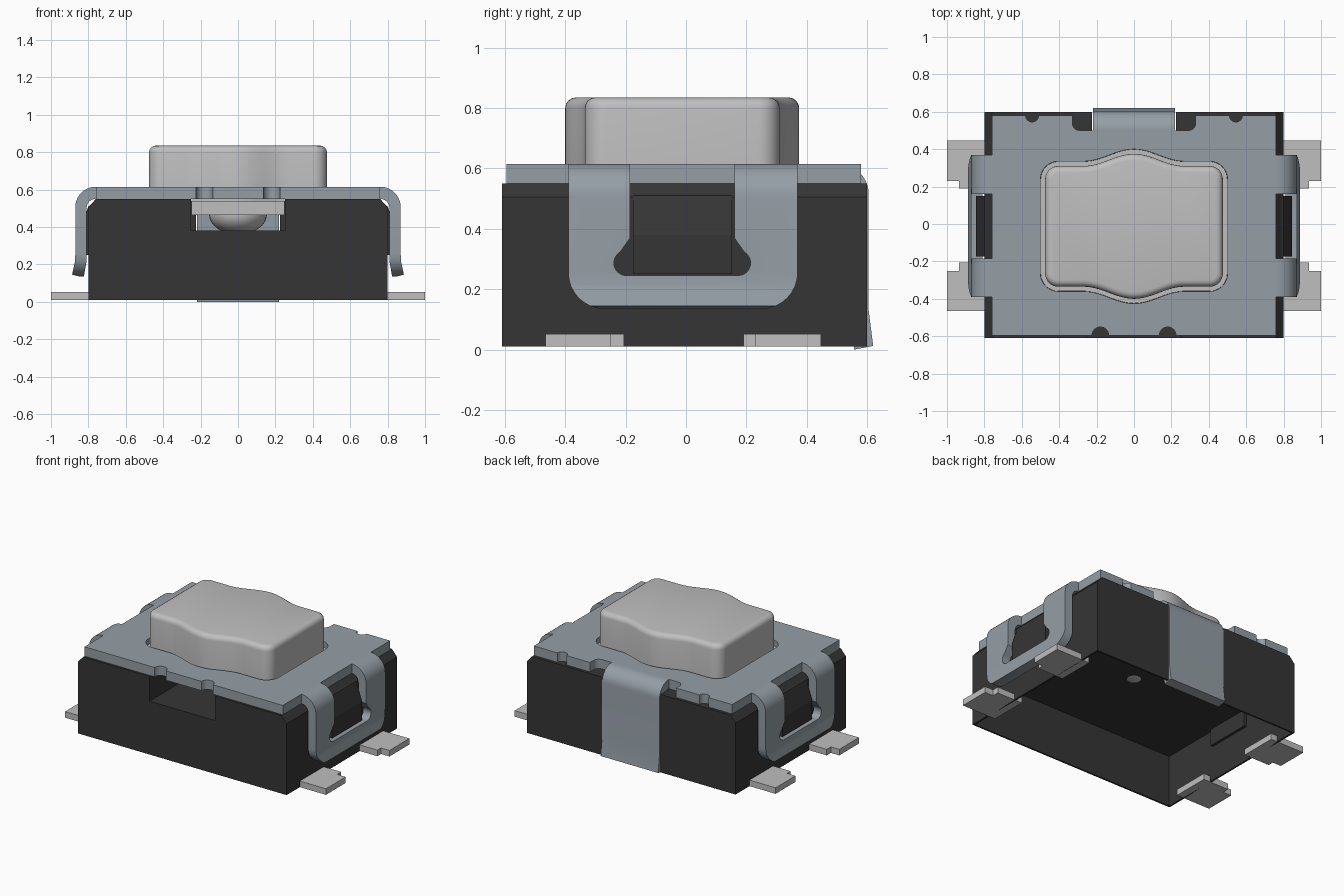
import bpy, bmesh, math
from mathutils import Vector

cube = bpy.data.objects.get("Cube")
if cube:
    bpy.data.objects.remove(cube, do_unlink=True)


def material(name, rgb):
    m = bpy.data.materials.new(name)
    m.diffuse_color = (*rgb, 1)
    m.use_nodes = True
    bsdf = next(n for n in m.node_tree.nodes if n.type == 'BSDF_PRINCIPLED')
    bsdf.inputs["Base Color"].default_value = (*rgb, 1)
    bsdf.inputs["Roughness"].default_value = 0.5
    return m


BLACK = material("black plastic", (0.036, 0.036, 0.036))
STEEL = material("blue grey steel", (0.30, 0.345, 0.38))
LIGHT = material("light grey", (0.52, 0.52, 0.52))


def finish(name, bm, mat):
    bmesh.ops.recalc_face_normals(bm, faces=bm.faces[:])
    me = bpy.data.meshes.new(name)
    bm.to_mesh(me)
    bm.free()
    ob = bpy.data.objects.new(name, me)
    bpy.context.collection.objects.link(ob)
    me.materials.append(mat)
    return ob


def prism(name, pts, axis, lo, hi, mat, bevel=0):
    """Extrude a 2D outline along one axis; optionally round its far rim."""
    place = {'x': lambda a, b, t: (t, a, b),
             'y': lambda a, b, t: (a, t, b),
             'z': lambda a, b, t: (a, b, t)}[axis]
    bm = bmesh.new()
    base = [bm.verts.new(place(a, b, lo)) for a, b in pts]
    far = [bm.verts.new(place(a, b, hi)) for a, b in pts]
    bm.faces.new(base)
    cap = bm.faces.new(far)
    n = len(pts)
    for i in range(n):
        j = (i + 1) % n
        bm.faces.new((base[i], base[j], far[j], far[i]))
    bmesh.ops.recalc_face_normals(bm, faces=bm.faces[:])
    if bevel:
        bmesh.ops.bevel(bm, geom=list(cap.edges), offset=bevel, segments=4,
                        profile=0.5, affect='EDGES', clamp_overlap=False)
    return finish(name, bm, mat)


def rect(a0, a1, b0, b1):
    return [(a0, b0), (a1, b0), (a1, b1), (a0, b1)]


def arc(cx, cy, r, d0, d1, n=8):
    return [(cx + r * math.cos(math.radians(d0 + (d1 - d0) * i / n)),
             cy + r * math.sin(math.radians(d0 + (d1 - d0) * i / n)))
            for i in range(n + 1)]


def combine(ob, tool, op='DIFFERENCE'):
    """Apply a boolean and drop the helper."""
    tool.hide_render = True
    mod = ob.modifiers.new("cut", 'BOOLEAN')
    mod.operation, mod.object, mod.solver = op, tool, 'EXACT'
    bpy.context.view_layer.objects.active = ob
    bpy.ops.object.modifier_apply(modifier=mod.name)
    bpy.data.objects.remove(tool, do_unlink=True)


def smooth(ob, angle=32):
    bpy.ops.object.select_all(action='DESELECT')
    ob.select_set(True)
    bpy.context.view_layer.objects.active = ob
    bpy.ops.object.shade_smooth_by_angle(angle=math.radians(angle))


# Housing: chamfered shell, open below, with a front channel and rear slot
body = prism("housing", [(-0.8, 0.01), (0.8, 0.01), (0.8, 0.505), (0.76, 0.55),
                         (-0.76, 0.55), (-0.8, 0.505)], 'y', -0.61, 0.6, BLACK)
for nm, r, z0, z1 in (
        ("cavity", rect(-0.788, 0.788, -0.598, 0.588), -0.1, 0.365),
        ("channel", rect(-0.25, 0.25, -0.7, 0.5), 0.38, 0.7),
        ("rear_slot", rect(-0.225, 0.225, 0.48, 0.7), -0.1, 0.7)):
    combine(body, prism(nm, r, 'z', z0, z1, BLACK))


# Button outline: rounded rectangle with a swell on both long sides
def button_outline(g=0.0):
    w, top, bot, r = 0.475 + g, 0.31 + g, -0.335 - g, 0.07 + g
    xs = [-0.27 + 0.54 * i / 24 for i in range(25)]
    swell = [0.0325 * (1 + math.cos(math.pi * x / 0.27)) for x in xs]
    return (arc(-w + r, bot + r, r, 180, 270)
            + [(x, bot - s) for x, s in zip(xs, swell)]
            + arc(w - r, bot + r, r, 270, 360)
            + arc(w - r, top - r, r, 0, 90)
            + [(-x, top + s) for x, s in zip(xs, swell)]
            + arc(-w + r, top - r, r, 90, 180))


button = prism("button", button_outline(), 'z', 0.54, 0.835, LIGHT, bevel=0.035)
smooth(button, 40)
prism("button_base", button_outline(0.024), 'z', 0.535, 0.575, LIGHT)
prism("button_carrier", rect(-0.249, 0.249, -0.33, 0.33), 'z', 0.465, 0.549, LIGHT)

# Plunger dome below the carrier
bm = bmesh.new()
bmesh.ops.create_uvsphere(bm, u_segments=32, v_segments=16, radius=1)
bmesh.ops.scale(bm, vec=Vector((0.155, 0.155, 0.108)), verts=bm.verts[:])
bmesh.ops.translate(bm, vec=Vector((0, 0, 0.468)), verts=bm.verts[:])
smooth(finish("plunger_dome", bm, LIGHT))

# Cover plate with rim notches, a recess for the rear tab and the button opening
rim = [(-0.76, -0.595)]
for cx in (-0.18, 0.18):
    rim += arc(cx, -0.595, 0.045, 180, 0)
rim += [(0.76, -0.595), (0.76, 0.58)]
rim += arc(0.545, 0.58, 0.035, 360, 180)
rim += [(0.33, 0.58)] + arc(0.29, 0.54, 0.04, 0, -90, 5) + [(0.22, 0.5)]
rim += [(-0.22, 0.5)] + arc(-0.29, 0.54, 0.04, 270, 180, 5) + [(-0.33, 0.58)]
rim += arc(-0.545, 0.58, 0.035, 360, 180)
rim += [(-0.76, 0.58)]
cover = prism("cover_plate", rim, 'z', 0.55, 0.615, STEEL)
combine(cover, prism("opening", button_outline(0.025), 'z', 0.4, 0.8, STEEL))
smooth(cover)

# U-shaped side clips bent down from the cover, with keyhole corners
bend = ([(0.755, 0.615)] + arc(0.76, 0.505, 0.11, 90, 0, 10)
        + [(0.87, 0.25), (0.872, 0.215), (0.887, 0.145), (0.825, 0.13), (0.81, 0.215)]
        + arc(0.76, 0.5, 0.05, 0, 90, 10) + [(0.755, 0.55)])
u_shape = ([(-0.39, 0.7)] + arc(-0.27, 0.255, 0.12, 180, 270)
           + arc(0.25, 0.255, 0.12, 270, 360) + [(0.37, 0.7), (0.16, 0.7)]
           + [(0.16, 0.37)] + arc(0.172, 0.287, 0.042, 60, -90)
           + arc(-0.197, 0.287, 0.042, 270, 120) + [(-0.185, 0.37), (-0.185, 0.7)])
for s, side in ((1, "left"), (-1, "right")):
    clip = prism(side + "_clip", [(s * a, b) for a, b in bend], 'y', -0.5, 0.5, STEEL)
    lo, hi = sorted((s * 0.6, s * 1.1))
    combine(clip, prism("clip_shape", u_shape, 'x', lo, hi, STEEL), 'INTERSECT')
    smooth(clip)
    # Housing latch inside each clip
    prism(side + "_latch", [(s * 0.77, 0.25), (s * 0.845, 0.25), (s * 0.845, 0.38),
                            (s * 0.80, 0.51), (s * 0.77, 0.53)],
          'y', -0.175, 0.15, BLACK)
    # Stepped solder leads, rear and front
    for end, y_out, y_step, y_in in (("rear", 0.447, 0.23, 0.19),
                                     ("front", -0.465, -0.25, -0.205)):
        prism(f"{side}_{end}_lead",
              [(s * 0.74, y_out), (s, y_out), (s, y_step), (s * 0.935, y_step),
               (s * 0.935, y_in), (s * 0.74, y_in)], 'z', 0.01, 0.052, LIGHT)

# Rear tab bent down from the cover, flaring out at its foot
tab = ([(0.495, 0.615)] + arc(0.505, 0.515, 0.1, 90, 0, 10)
       + [(0.605, 0.13), (0.62, 0.012), (0.557, 0.0), (0.545, 0.13)]
       + arc(0.505, 0.51, 0.04, 0, 90, 8) + [(0.495, 0.55)])
smooth(prism("rear_tab", tab, 'x', -0.22, 0.22, STEEL))
